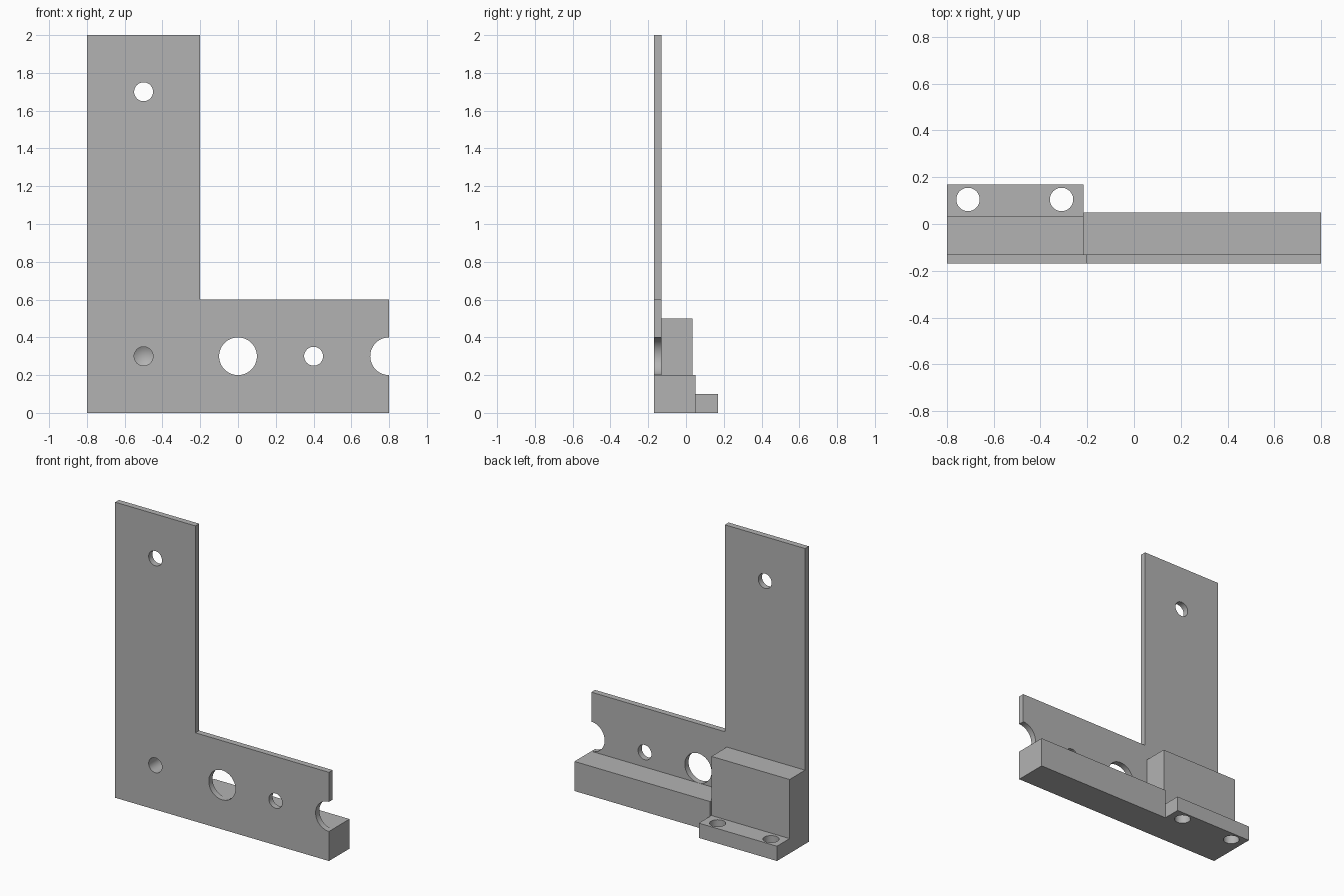
import bpy, bmesh, math
from mathutils import Matrix

if "Cube" in bpy.data.objects:
    bpy.data.objects.remove(bpy.data.objects["Cube"], do_unlink=True)

STEEL = (0.45, 0.45, 0.45, 1)
steel = bpy.data.materials.new("plain grey metal")
steel.diffuse_color = STEEL
steel.use_nodes = True
steel.node_tree.nodes["Principled BSDF"].inputs["Base Color"].default_value = STEEL

FRONT, PLATE_BACK = -0.17, -0.13
LEFT_END, RIGHT_END, BLOCK_SIDE = 0.8, -0.8, -0.215


def finish(name, bm):
    bmesh.ops.recalc_face_normals(bm, faces=bm.faces)
    mesh = bpy.data.meshes.new(name)
    bm.to_mesh(mesh)
    bm.free()
    mesh.materials.append(steel)
    obj = bpy.data.objects.new(name, mesh)
    bpy.context.collection.objects.link(obj)
    return obj


def extrude_profile(name, points, y0, y1):
    """Extrude an x-z outline from y0 to y1."""
    bm = bmesh.new()
    face = bm.faces.new([bm.verts.new((x, y0, z)) for x, z in points])
    moved = bmesh.ops.extrude_face_region(bm, geom=[face])["geom"]
    bmesh.ops.translate(bm, vec=(0, y1 - y0, 0),
                        verts=[v for v in moved if isinstance(v, bmesh.types.BMVert)])
    return finish(name, bm)


def box(name, x0, x1, y0, y1, z0, z1):
    return extrude_profile(name, [(x0, z0), (x1, z0), (x1, z1), (x0, z1)], y0, y1)


def drill(name, centre, radius, length, along_y=True, tip=0):
    """Cylindrical cutter starting at centre, optionally with a conical tip."""
    bm = bmesh.new()
    sections = [(0, length, radius)]
    bmesh.ops.create_cone(bm, cap_ends=True, segments=48, radius1=radius, radius2=radius,
                          depth=length, matrix=Matrix.Translation((0, 0, length / 2)))
    if tip:
        end = [f for f in bm.faces if f.calc_center_median().z > length - 0.001]
        point = bmesh.ops.poke(bm, faces=end)["verts"][0]
        point.co.z += tip
    turn = Matrix.Rotation(-math.pi / 2, 4, "X") if along_y else Matrix()
    bmesh.ops.transform(bm, matrix=Matrix.Translation(centre) @ turn, verts=bm.verts)
    obj = finish(name, bm)
    obj.hide_render = True
    return obj


def cut(part, cutters):
    bpy.context.view_layer.objects.active = part
    for cutter in cutters:
        mod = part.modifiers.new("hole", "BOOLEAN")
        mod.operation, mod.solver, mod.object = "DIFFERENCE", "EXACT", cutter
        bpy.ops.object.modifier_apply(modifier=mod.name)


# Main parts
plate = extrude_profile("l_shaped_plate", [
    (RIGHT_END, 0), (LEFT_END, 0), (LEFT_END, 0.6), (-0.2, 0.6),
    (-0.2, 2), (RIGHT_END, 2)], FRONT, PLATE_BACK)
rail = box("bottom_rail", BLOCK_SIDE, LEFT_END, PLATE_BACK, 0.05, 0, 0.2)
block = box("corner_block", RIGHT_END, BLOCK_SIDE, PLATE_BACK, 0.035, 0, 0.5)
foot = box("mounting_foot", RIGHT_END, BLOCK_SIDE, 0.035, 0.17, 0, 0.1)

# Holes through the plate, with a notch in the end
plate_drills = [drill("plate_drill", (x, FRONT - 0.1, z), r, 0.2)
                for x, z, r in [(-0.5, 1.7, 0.05), (0, 0.3, 0.1),
                                (0.4, 0.3, 0.05), (LEFT_END, 0.3, 0.1)]]
# Blind hole with a conical end
blind_drill = drill("blind_drill", (-0.5, FRONT - 0.1, 0.3), 0.05, 0.22, tip=0.03)
# Upright holes through the foot
foot_drills = [drill("foot_drill", (x, 0.105, -0.1), 0.05, 0.3, along_y=False)
               for x in (-0.71, -0.31)]

cut(plate, plate_drills + [blind_drill])
cut(block, [blind_drill])
cut(foot, foot_drills)
for cutter in plate_drills + foot_drills + [blind_drill]:
    bpy.data.objects.remove(cutter, do_unlink=True)

# Smooth hole walls, sharp edges
for part in (plate, rail, block, foot):
    bpy.ops.object.select_all(action="DESELECT")
    part.select_set(True)
    bpy.context.view_layer.objects.active = part
    bpy.ops.object.shade_smooth_by_angle(angle=math.radians(30))
